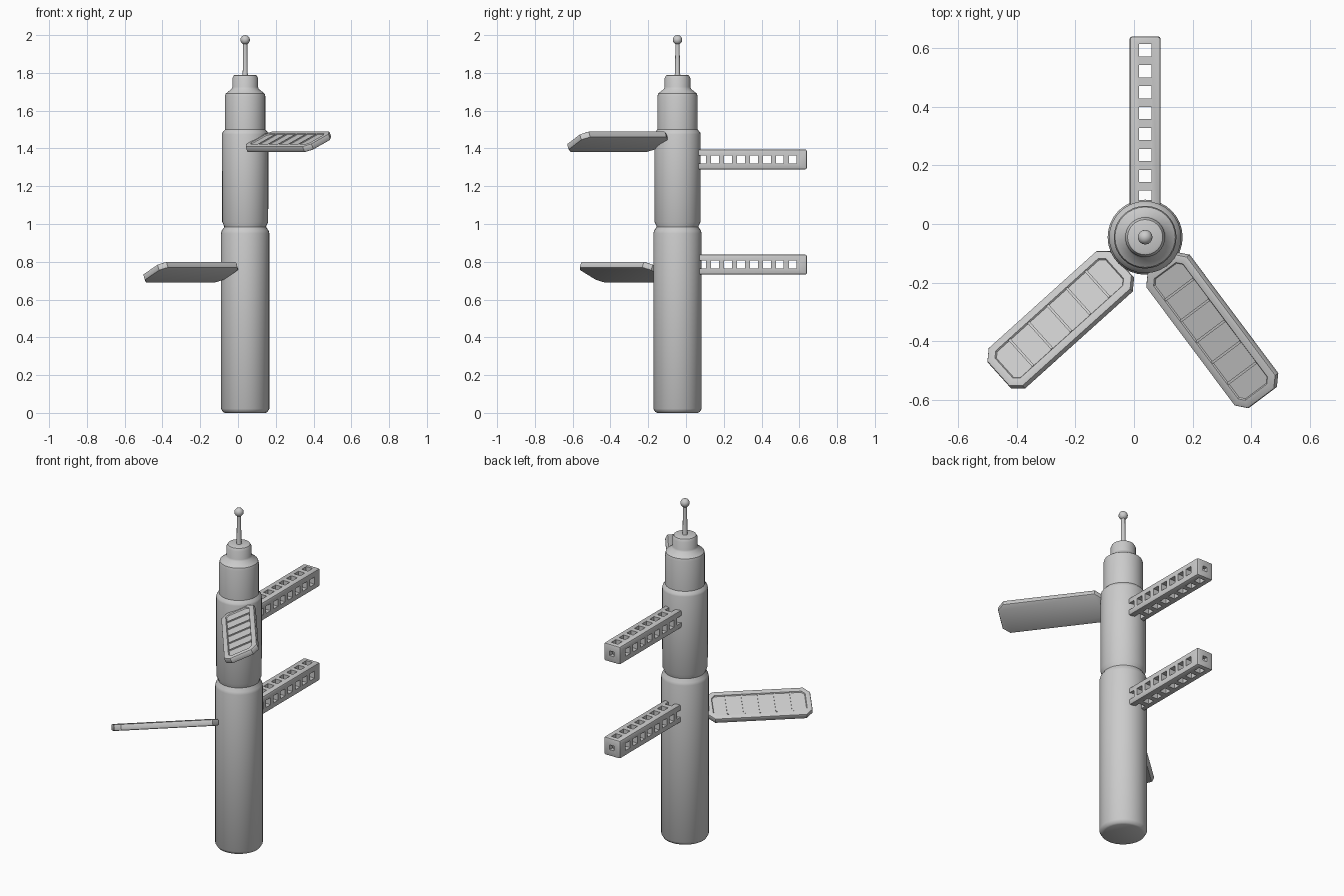
import bpy, bmesh, math
from mathutils import Matrix, Vector

if "Cube" in bpy.data.objects:
    bpy.data.objects.remove(bpy.data.objects["Cube"])

CX, CY = 0.038, -0.045   # axis of the tower


def add_object(name, bm):
    bmesh.ops.recalc_face_normals(bm, faces=bm.faces)
    me = bpy.data.meshes.new(name)
    bm.to_mesh(me)
    bm.free()
    ob = bpy.data.objects.new(name, me)
    bpy.context.collection.objects.link(ob)
    return ob


def activate(ob):
    bpy.ops.object.select_all(action='DESELECT')
    ob.select_set(True)
    bpy.context.view_layer.objects.active = ob


def smooth(ob, angle=35):
    activate(ob)
    bpy.ops.object.shade_smooth_by_angle(angle=math.radians(angle))


def box(bm, centre, size):
    m = Matrix.Translation(centre) @ Matrix.Diagonal((*size, 1))
    return bmesh.ops.create_cube(bm, size=1, matrix=m)['verts']


def lathe(name, profile, sides):
    bm = bmesh.new()
    rings = []
    for r, z in profile:
        rings.append([bm.verts.new((CX + r * math.cos(2 * math.pi * i / sides),
                                    CY + r * math.sin(2 * math.pi * i / sides), z))
                      for i in range(sides)])
    for a, b in zip(rings, rings[1:]):
        for i in range(sides):
            j = (i + 1) % sides
            bm.faces.new((a[i], a[j], b[j], b[i]))
    bm.faces.new(rings[0][::-1])
    bm.faces.new(rings[-1])
    ob = add_object(name, bm)
    smooth(ob)
    return ob


# Tower sections
lathe("lower_body", [(0.108, 0), (0.118, 0.005), (0.128, 0.022), (0.128, 0.95),
                     (0.124, 0.965), (0.112, 0.982), (0.11, 0.99)], 32)
lathe("upper_body", [(0.11, 0.975), (0.112, 0.99), (0.122, 1.012), (0.123, 1.475),
                     (0.12, 1.485), (0.107, 1.5), (0.107, 1.675), (0.103, 1.69),
                     (0.072, 1.715), (0.068, 1.725), (0.068, 1.772), (0.06, 1.787),
                     (0.052, 1.79)], 32)

# Antenna and its ball tip
lathe("antenna_mast", [(0.016, 1.785), (0.013, 1.80), (0.011, 1.97)], 12)
bm = bmesh.new()
bmesh.ops.create_uvsphere(bm, u_segments=16, v_segments=10, radius=0.025,
                          matrix=Matrix.Translation((CX, CY, 1.975)))
smooth(add_object("antenna_ball", bm), 60)


# Perforated square beams pointing backwards
def beam(name, z):
    y0, y1, w, hole = 0.055, 0.64, 0.106, 0.042
    bm = bmesh.new()
    box(bm, (CX, (y0 + y1) / 2, z), (w, y1 - y0, w))
    bmesh.ops.bevel(bm, geom=bm.edges[:], offset=0.009, segments=2,
                    profile=0.5, affect='EDGES')
    ob = add_object(name, bm)
    cuts = [[((CX, 0.593 - 0.0715 * i, z), (hole, hole, 0.2)) for i in range(8)],
            [((CX, 0.565 - 0.0685 * i, z), (0.2, hole, hole)) for i in range(8)],
            [((CX, 0.4, z), (0.028, 0.6, 0.028))]]
    for cut in cuts:
        bm = bmesh.new()
        for c, s in cut:
            box(bm, c, s)
        cutter = add_object("beam_cutter", bm)
        cutter.hide_render = True
        mod = ob.modifiers.new("holes", 'BOOLEAN')
        mod.operation = 'DIFFERENCE'
        mod.solver = 'EXACT'
        mod.object = cutter
        activate(ob)
        bpy.ops.object.modifier_apply(modifier=mod.name)
        bpy.data.objects.remove(cutter)
    smooth(ob)


beam("lower_beam", 0.785)
beam("upper_beam", 1.342)


# Tilted panels with a shallow ribbed tray on the upper face
def panel(name, centre, heading, length):
    L, W, T, c = length / 2, 0.097, 0.018, 0.035
    outline = [(L, -W + c), (L, W - c), (L - c, W), (-L + c, W),
               (-L, W - c), (-L, -W + c), (-L + c, -W), (L - c, -W)]
    bm = bmesh.new()
    base = bm.faces.new([bm.verts.new((x, y, -T)) for x, y in outline])
    ext = bmesh.ops.extrude_face_region(bm, geom=[base])['geom']
    for v in [g for g in ext if isinstance(g, bmesh.types.BMVert)]:
        v.co.z = T
    bmesh.ops.recalc_face_normals(bm, faces=bm.faces)
    rim = [e for e in bm.edges if abs(e.verts[0].co.z - e.verts[1].co.z) < 1e-5]
    bmesh.ops.bevel(bm, geom=rim, offset=0.008, segments=2, profile=0.5, affect='EDGES')
    top = max(bm.faces, key=lambda f: f.calc_center_median().z)
    bmesh.ops.inset_region(bm, faces=[top], thickness=0.022)
    bmesh.ops.inset_region(bm, faces=[top], thickness=0.004, depth=-0.006)
    for i in range(5):
        box(bm, ((i - 2) * length * 0.155, 0, T - 0.006), (0.009, 2 * W - 0.062, 0.011))
    ob = add_object(name, bm)
    ob.matrix_world = (Matrix.Translation(centre)
                       @ Matrix.Rotation(math.radians(heading), 4, 'Z')
                       @ Matrix.Rotation(math.radians(24.5), 4, 'X'))
    smooth(ob)


panel("lower_panel", Vector((-0.25, -0.327, 0.745)), 222, 0.565)
panel("upper_panel", Vector((0.267, -0.362, 1.435)), -53.2, 0.575)
